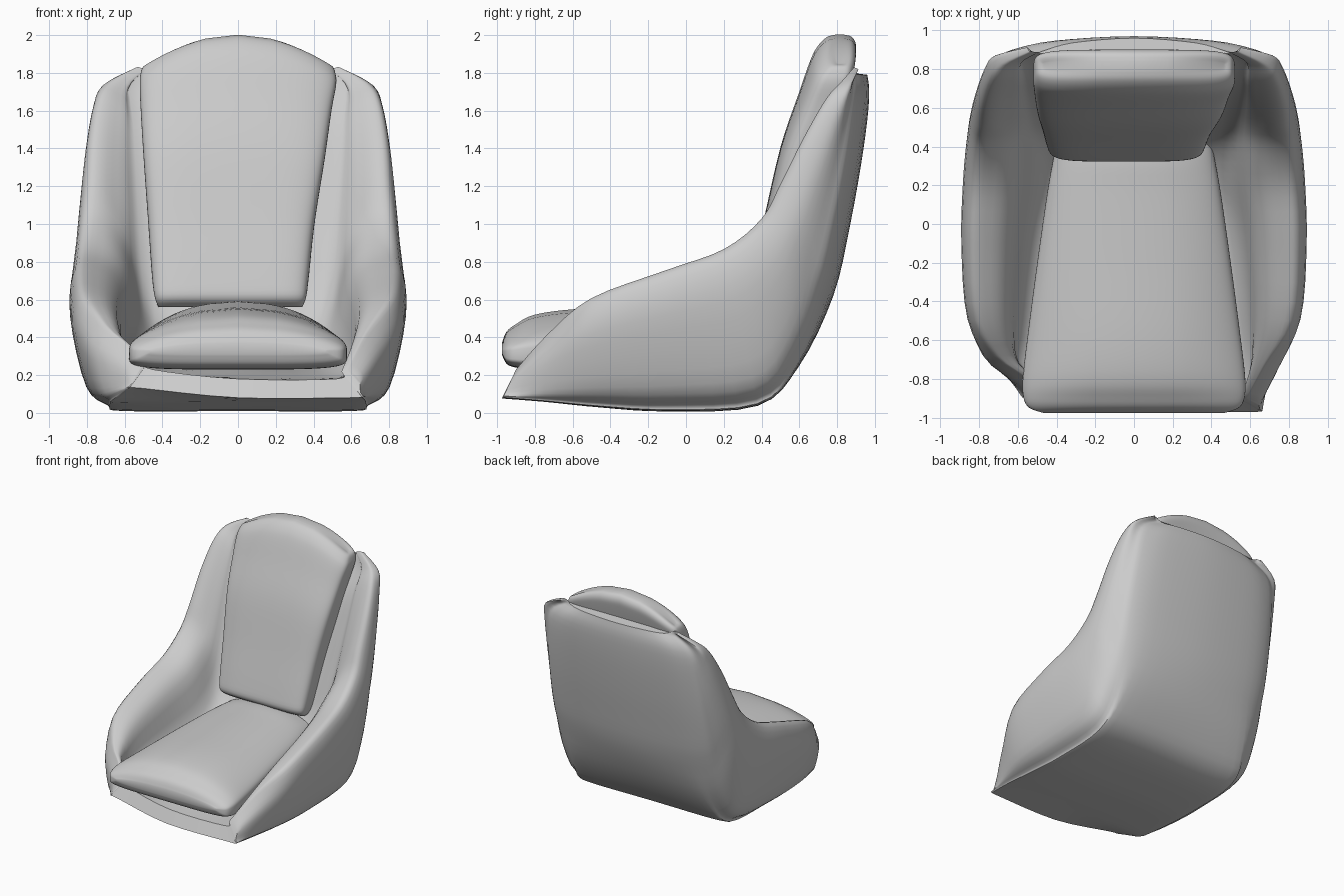
import bpy, bmesh, math
from mathutils import Vector

if "Cube" in bpy.data.objects:
    bpy.data.objects.remove(bpy.data.objects["Cube"], do_unlink=True)

grey = bpy.data.materials.new("soft grey upholstery")
grey.use_nodes = True
colour = (0.6, 0.6, 0.6, 1)
grey.diffuse_color = colour
grey.node_tree.nodes["Principled BSDF"].inputs["Base Color"].default_value = colour


def clamp(v):
    return min(max(v, 0), 1)


def smooth(pts, steps, closed=False):
    """Curve through every given point (tuples of any length)."""
    n, out = len(pts), []
    for i in range(n if closed else n - 1):
        if closed:
            a, b, c, d = (pts[(i + k) % n] for k in (-1, 0, 1, 2))
        else:
            a, b, c, d = (pts[min(max(i + k, 0), n - 1)] for k in (-1, 0, 1, 2))
        for s in range(steps):
            t = s / steps
            out.append(tuple(
                q + 0.5 * t * (r - p + t * (2 * p - 5 * q + 4 * r - w + t * (3 * (q - r) + w - p)))
                for p, q, r, w in zip(a, b, c, d)))
    if not closed:
        out.append(tuple(pts[-1]))
    return out


def loft(name, rings, angle):
    """Skin the rings; each end is closed by strips between facing points."""
    bm = bmesh.new()
    loops = [[bm.verts.new(p) for p in ring] for ring in rings]
    n = len(loops[0])
    for a, b in zip(loops, loops[1:]):
        for i in range(n):
            j = (i + 1) % n
            bm.faces.new((a[i], a[j], b[j], b[i]))
    for end in (loops[0], loops[-1]):
        for i in range(-(n // 4), n // 4):
            quad = [end[k % n] for k in (i, i + 1, n // 2 - i - 1, n // 2 - i)]
            bm.faces.new(list(dict.fromkeys(quad)))
    bmesh.ops.recalc_face_normals(bm, faces=bm.faces)
    mesh = bpy.data.meshes.new(name)
    bm.to_mesh(mesh)
    bm.free()
    mesh.materials.append(grey)
    obj = bpy.data.objects.new(name, mesh)
    bpy.context.collection.objects.link(obj)
    bpy.ops.object.select_all(action="DESELECT")
    obj.select_set(True)
    bpy.context.view_layer.objects.active = obj
    bpy.ops.object.shade_smooth_by_angle(angle=math.radians(angle))


# Shell stations from front lip to top of back:
# outer y z, wing tip y z, inner y z, half widths: corner, side, wing, inner
stations = [
    (-.97, .08, -.90, .23, -.92, .18, .66, .64, .59, .52),
    (-.75, .06, -.73, .42, -.72, .20, .68, .75, .69, .55),
    (-.45, .03, -.50, .61, -.42, .24, .69, .86, .83, .52),
    (-.10, .01, -.10, .76, -.05, .28, .69, .89, .86, .48),
    (.38, .04, .20, .87, .20, .34, .69, .88, .85, .44),
    (.60, .25, .40, 1.03, .42, .52, .68, .86, .83, .44),
    (.78, .62, .50, 1.21, .54, .85, .69, .84, .81, .46),
    (.87, 1.0, .62, 1.45, .64, 1.18, .69, .81, .79, .48),
    (.94, 1.4, .74, 1.66, .74, 1.5, .66, .77, .75, .50),
    (.97, 1.67, .82, 1.75, .84, 1.7, .61, .72, .69, .52),
    (.96, 1.79, .89, 1.83, .88, 1.80, .46, .55, .54, .46),
]


def shell_ring(s):
    out, wing, inn = Vector(s[0:2]), Vector(s[2:4]), Vector(s[4:6])
    corner, side, tip, inner = s[6:]
    upright = clamp((out.y - .1) / .5)
    bow = Vector((-.06 * upright, 0))       # the back panel curves forward at its sides
    puff = .24 + .2 * upright               # the arm rests are padded near their tops
    half = [
        (corner * (.88 - .2 * upright), out + bow * .4),
        (corner, out.lerp(wing, .04) + bow),
        (corner * .42 + side * .58, out.lerp(wing, .18 + .06 * upright) + bow),
        (side, out.lerp(wing, .68)), (tip, wing.lerp(out, .04)),
        (tip * .76 + inner * .24, wing.lerp(inn, .03)),
        (inner * .6 + tip * .4, wing.lerp(inn, puff)),
        (inner, inn),
    ]
    right = [(x, p.x, p.y) for x, p in half]
    # The lip is drawn in on one side
    pull = clamp((-.72 - out.x) / .25)
    left = [(-x * (1 - .13 * pull), y + .07 * pull, z + .05 * pull)
            for x, y, z in reversed(right)]
    return smooth([(0, *out)] + right + [(0, *inn)] + left, 4, closed=True)


loft("seat_shell", [shell_ring(s) for s in smooth(stations, 4)], 50)


def rounded(steps=80, power=.4):
    """Unit rounded-square outline, starting at the top middle."""
    for i in range(steps):
        a = 2 * math.pi * i / steps
        yield tuple(math.copysign(abs(v) ** power, v) if abs(v) > 1e-6 else 0
                    for v in (-math.sin(a), math.cos(a)))


# Seat cushion: y, half width, underside z, edge z, crown z
seat = [
    (-.975, .47, .31, .34, .37), (-.95, .54, .26, .36, .43), (-.90, .57, .24, .38, .47),
    (-.80, .575, .23, .40, .52), (-.58, .55, .24, .42, .55), (-.2, .50, .25, .46, .565),
    (.15, .45, .28, .49, .58), (.32, .42, .30, .50, .59), (.42, .40, .34, .50, .58),
]


def seat_ring(s):
    y, w, low, edge, crown = s
    ring = []
    for u, v in rounded():
        top = edge + (crown - edge) * (1 - u * u)
        ring.append((u * w, y, (low + top) / 2 + v * (top - low) / 2))
    return ring


loft("seat_cushion", [seat_ring(s) for s in smooth(seat, 4)], 60)

# Back cushion: z at the edge, front y, back y, half width, sideways shift
back = [
    (.56, .38, .50, .38, -.04), (.61, .325, .56, .40, -.04), (.72, .34, .64, .415, -.04),
    (1.0, .41, .72, .44, -.035), (1.35, .50, .78, .48, -.02), (1.6, .60, .85, .505, -.01),
    (1.74, .66, .89, .52, 0), (1.80, .70, .90, .515, 0), (1.835, .745, .88, .50, 0),
    (1.847, .79, .84, .47, 0),
]


def back_ring(s):
    z, front, rear, w, shift = s
    arch = .155 * clamp((z - .6) / 1.24) ** 2
    return [(u * w + shift, (front + rear) / 2 + v * (rear - front) / 2,
             z + arch * (1 - u * u)) for u, v in rounded()]


loft("back_cushion", [back_ring(s) for s in smooth(back, 4)], 60)
